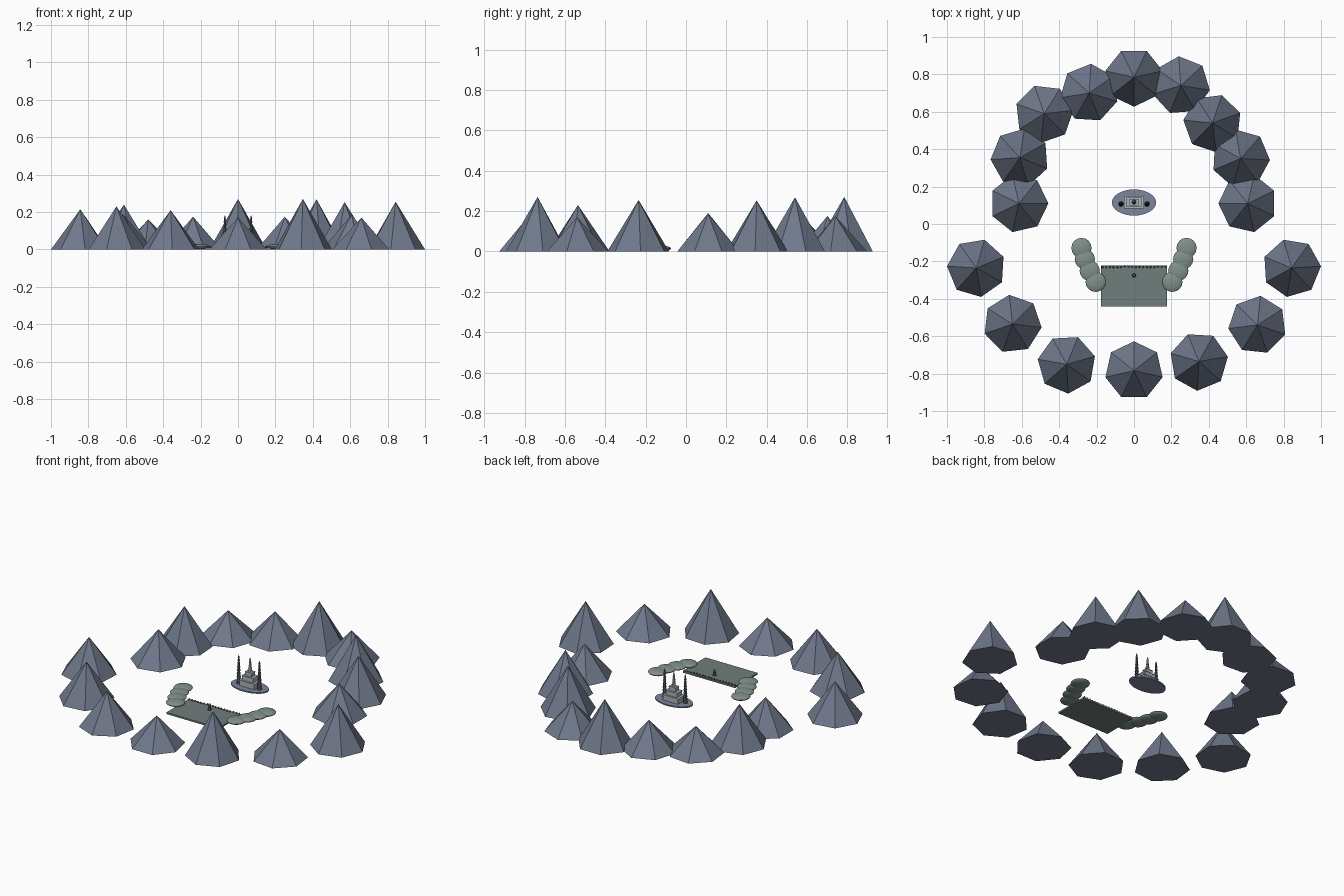
import bpy, math, random
from mathutils import Vector

if "Cube" in bpy.data.objects:
    bpy.data.objects.remove(bpy.data.objects["Cube"])

random.seed(4)


def material(name, rgb):
    m = bpy.data.materials.new(name)
    m.diffuse_color = (*rgb, 1)
    m.use_nodes = True
    m.node_tree.nodes["Principled BSDF"].inputs["Base Color"].default_value = m.diffuse_color
    return m


ROCK = material("blue_rock", (0.16, 0.19, 0.26))
WATER = material("blue_grey", (0.20, 0.24, 0.33))
GREEN = material("grey_green", (0.16, 0.21, 0.20))
HEDGE = material("leaf_grey", (0.22, 0.28, 0.26))
STONE = material("pale_stone", (0.42, 0.46, 0.50))
DARK = material("dark_stone", (0.10, 0.11, 0.13))


def finish(name, mat, scale=None, smooth=False):
    ob = bpy.context.object
    ob.name = name
    if scale:
        ob.scale = scale
        bpy.ops.object.transform_apply(location=False, rotation=False, scale=True)
    if smooth:
        bpy.ops.object.shade_smooth_by_angle()
    ob.data.materials.append(mat)
    return ob


def box(name, mat, x, y, z0, sx, sy, sz):
    bpy.ops.mesh.primitive_cube_add(size=1, location=(x, y, z0 + sz / 2))
    return finish(name, mat, (sx, sy, sz))


def cone(name, mat, x, y, z0, r1, r2, h, n, turn=0):
    bpy.ops.mesh.primitive_cone_add(vertices=n, radius1=r1, radius2=r2, depth=h,
                                    location=(x, y, z0 + h / 2), rotation=(0, 0, turn))
    return finish(name, mat)


def ball(name, mat, loc, scale, smooth=True):
    bpy.ops.mesh.primitive_uv_sphere_add(segments=16, ring_count=10, radius=1, location=loc)
    return finish(name, mat, scale, smooth)


def spire(name, mat, x, y, z0, r, h, tiers):
    # stacked flaring rings that shrink toward a pointed tip
    step = h / (tiers + 1)
    for i in range(tiers):
        k = r * (1 - 0.6 * i / tiers)
        cone(name, mat, x, y, z0 + i * step, k, k * 0.55, step, 8)
    cone(name + "_tip", mat, x, y, z0 + tiers * step, r * 0.4, 0, step, 8)


# ring of seven-sided peaks, each with one edge facing the island
CY = 0.11
PEAKS = [(0, .784, .27), (.25, .74, .175), (.42, .54, .268), (.57, .35, .253),
         (.608, .11, .187), (.843, -.235, .255), (.66, -.54, .17), (.347, -.735, .27),
         (0, -.784, .17), (-.36, -.75, .21), (-.65, -.535, .23), (-.843, -.235, .215),
         (-.615, .11, .19), (-.61, .355, .24), (-.48, .59, .16), (-.24, .70, .175)]
for x, y, h in PEAKS:
    face = math.atan2(CY - y, -x)
    # primitive cone starts with a vertex on +y
    cone("mountain", ROCK, x, y, 0, 0.157, 0, h, 7, face - math.pi / 2)

# oval island
bpy.ops.mesh.primitive_cylinder_add(vertices=32, radius=1, depth=1, location=(0, .115, .004))
finish("island", WATER, (.118, .07, .008))

# stepped palace with a central spire and two side towers
for half_x, half_y, z0, h in [(.05, .032, .006, .035), (.037, .024, .041, .028), (.022, .016, .069, .025)]:
    box("palace_tier", STONE, 0, .117, z0, half_x * 2, half_y * 2, h)
    box("palace_cornice", STONE, 0, .117, z0 + h - .004, half_x * 2.12, half_y * 2.12, .005)
spire("central_spire", STONE, 0, .117, .094, .013, .09, 4)
for s in (-1, 1):
    spire("side_tower", DARK, s * .07, .107, .006, .015, .178, 8)

# terrace with low posts along the back edge
box("terrace", GREEN, 0, -.331, 0, .354, .218, .01)
for i in range(18):
    x = -.168 + i * .336 / 17
    cone("edge_post", DARK, x, -.229 + random.uniform(-.003, .003), .01, .006, .003, .008, 6)

# small standing marker on the terrace
cone("marker_body", DARK, 0, -.275, .01, .011, .006, .026, 8)
ball("marker_head", DARK, (0, -.275, .04), (.008, .008, .008))

# curved hedges of flattened mounds on both sides
MOUNDS = [(.281, -.128), (.263, -.188), (.237, -.25), (.205, -.309)]
for s in (-1, 1):
    for x, y in MOUNDS:
        ball("hedge_mound", HEDGE, (s * x, y, .0145), (.054, .054, .0145))
